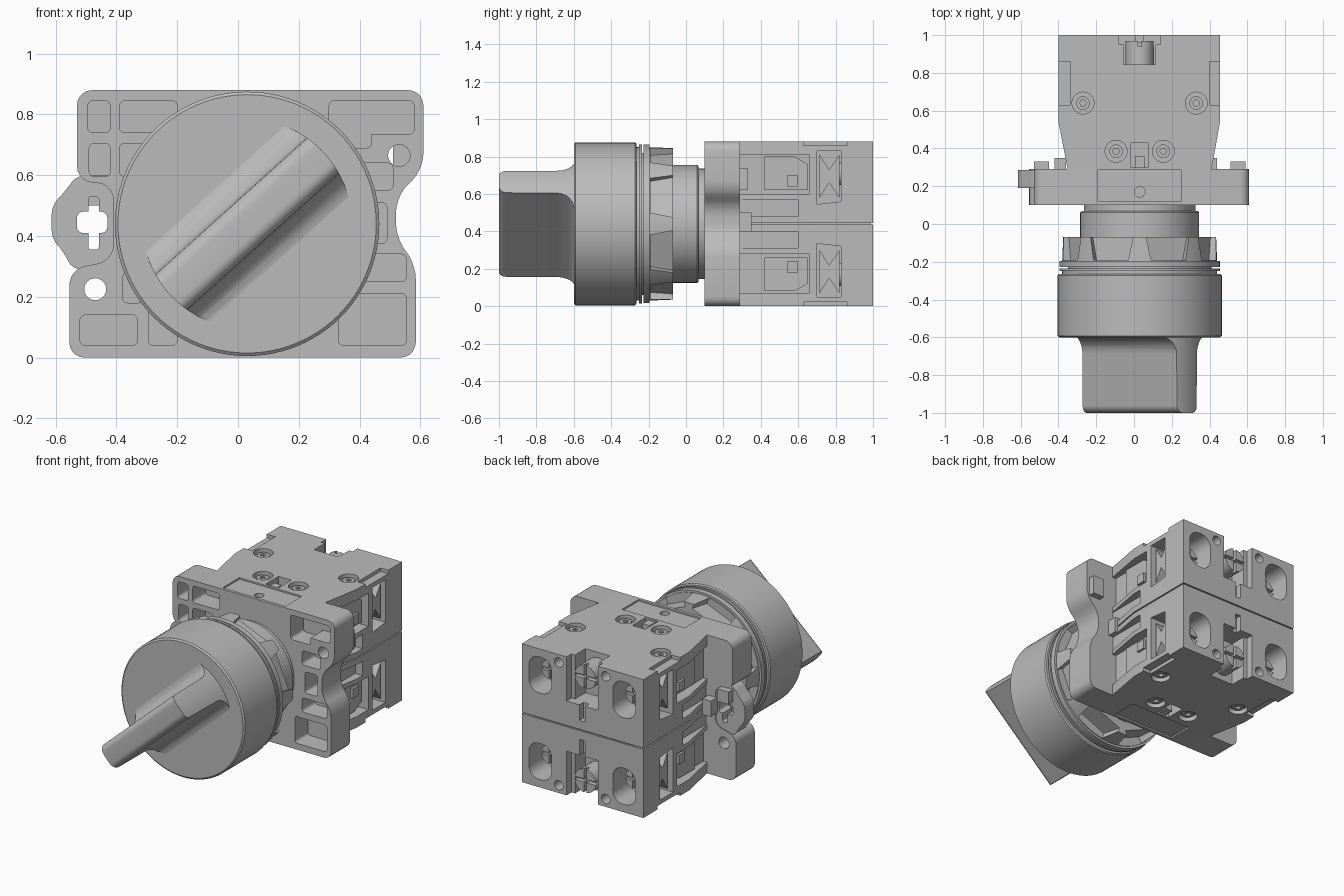
import bpy, bmesh, math
from mathutils import Matrix

if "Cube" in bpy.data.objects:
    bpy.data.objects.remove(bpy.data.objects["Cube"], do_unlink=True)

grey = bpy.data.materials.new("plain grey")
grey.use_nodes = True
grey.diffuse_color = (0.5, 0.5, 0.5, 1)
grey.node_tree.nodes["Principled BSDF"].inputs["Base Color"].default_value = (0.5, 0.5, 0.5, 1)

CX, CZ = 0.03, 0.44  # knob axis
parts = []


def finish(name, bm):
    bmesh.ops.recalc_face_normals(bm, faces=bm.faces)
    mesh = bpy.data.meshes.new(name)
    bm.to_mesh(mesh)
    bm.free()
    obj = bpy.data.objects.new(name, mesh)
    bpy.context.collection.objects.link(obj)
    mesh.materials.append(grey)
    parts.append(obj)
    return obj


def prism(name, axis, pts, lo, hi, r=0):
    """Extrude a 2D outline along an axis, rounding its corners by r."""
    lo, hi = min(lo, hi), max(lo, hi)
    put = {"x": lambda a, b, t: (t, a, b),
           "y": lambda a, b, t: (a, t, b),
           "z": lambda a, b, t: (a, b, t)}[axis]
    bm = bmesh.new()
    low = [bm.verts.new(put(a, b, lo)) for a, b in pts]
    high = [bm.verts.new(put(a, b, hi)) for a, b in pts]
    bm.faces.new(low)
    bm.faces.new(high)
    n = len(pts)
    for i in range(n):
        j = (i + 1) % n
        bm.faces.new((low[i], low[j], high[j], high[i]))
    if r:
        bm.edges.ensure_lookup_table()
        sides = [bm.edges.get((low[i], high[i])) for i in range(n)]
        bmesh.ops.bevel(bm, geom=sides, offset=r, segments=5, profile=0.5,
                        affect="EDGES", clamp_overlap=True)
    return finish(name, bm)


def rect(name, axis, a0, a1, b0, b1, lo, hi, r=0):
    return prism(name, axis, [(a0, b0), (a1, b0), (a1, b1), (a0, b1)], lo, hi, r)


def rod(name, axis, a, b, r, lo, hi, n=32):
    ring = [(a + r * math.cos(math.tau * i / n), b + r * math.sin(math.tau * i / n))
            for i in range(n)]
    return prism(name, axis, ring, lo, hi)


def lathe(name, profile, n=96):
    """Turn (y, radius) points about the knob axis."""
    bm = bmesh.new()
    rings = [[bm.verts.new((CX + r * math.cos(math.tau * i / n), y,
                            CZ + r * math.sin(math.tau * i / n))) for i in range(n)]
             for y, r in profile]
    for a, b in zip(rings, rings[1:]):
        for i in range(n):
            j = (i + 1) % n
            bm.faces.new((a[i], a[j], b[j], b[i]))
    bm.faces.new(rings[0])
    bm.faces.new(rings[-1])
    return finish(name, bm)


def carve(obj, cutter, operation="DIFFERENCE"):
    mod = obj.modifiers.new("carve", "BOOLEAN")
    mod.operation, mod.solver, mod.object = operation, "EXACT", cutter
    bpy.context.view_layer.objects.active = obj
    bpy.ops.object.modifier_apply(modifier=mod.name)
    parts.remove(cutter)
    bpy.data.objects.remove(cutter, do_unlink=True)


# Turned knob housing and threaded barrel
lathe("knob_housing", [(-0.6, 0.425), (-0.592, 0.435), (-0.272, 0.435), (-0.265, 0.428),
                       (-0.265, 0.41), (-0.25, 0.41), (-0.25, 0.425), (-0.235, 0.425),
                       (-0.235, 0.38), (-0.2, 0.38)])
lathe("barrel", [(-0.22, 0.315), (0.06, 0.315), (0.068, 0.308), (0.068, 0.295), (0.12, 0.295)])

# Lock ring with eight tapered notches
ring = lathe("lock_ring", [(-0.228, 0.424), (-0.195, 0.424), (-0.195, 0.41), (-0.07, 0.405)])
for k in range(8):
    notch = prism("cutter", "z", [(-0.1, -0.19), (0.1, -0.19), (0.125, -0.05), (-0.125, -0.05)],
                  0.355, 0.5)
    notch.data.transform(Matrix.Translation((CX, 0, CZ))
                         @ Matrix.Rotation(math.radians(22.5 + 45 * k), 4, "Y"))
    carve(ring, notch)

# Selector grip: filleted bar trimmed to a round outline
arc = [math.radians(15 * i) for i in range(7)]
half = [(-0.69 + 0.092 * math.cos(a), 0.172 - 0.092 * math.sin(a)) for a in arc]
half += [(-0.96 - 0.04 * math.sin(a), 0.038 + 0.04 * math.cos(a)) for a in arc]
grip = prism("selector_grip", "x", half + [(y, -n) for y, n in reversed(half)], -0.45, 0.45)
grip.data.transform(Matrix.Translation((CX, 0, CZ))
                    @ Matrix.Rotation(math.radians(-42), 4, "Y"))
carve(grip, rod("cutter", "y", CX, CZ, 0.345, -1.1, -0.5, 96), "INTERSECT")

# Mounting plate with pockets in its front
plate = prism("mounting_plate", "y", [
    (-0.555, 0.0), (0.585, 0.0), (0.585, 0.31), (0.52, 0.39), (0.52, 0.53), (0.61, 0.62),
    (0.61, 0.88), (-0.53, 0.88), (-0.53, 0.58), (-0.41, 0.57), (-0.41, 0.32), (-0.555, 0.29)],
    0.1, 0.29, 0.05)
pockets = [(-0.495, -0.42, 0.74, 0.845), (-0.39, -0.2, 0.74, 0.845),
           (-0.49, -0.42, 0.595, 0.705), (-0.39, -0.25, 0.595, 0.705),
           (0.3, 0.58, 0.735, 0.845), (0.3, 0.44, 0.69, 0.76),
           (0.38, 0.51, 0.55, 0.64), (0.38, 0.555, 0.25, 0.34),
           (0.33, 0.555, 0.04, 0.21), (-0.52, -0.33, 0.04, 0.14),
           (-0.295, -0.2, 0.04, 0.2), (-0.38, -0.31, 0.18, 0.28),
           (0.4, 0.49, 0.375, 0.51)]
for x0, x1, z0, z1 in pockets:
    carve(plate, rect("cutter", "y", x0, x1, z0, z1, 0.05, 0.23, 0.018))
for x, z in [(0.53, 0.665), (-0.47, 0.225)]:
    carve(plate, rod("cutter", "y", x, z, 0.036, 0, 0.4))
for z0, z1 in [(0.87, 0.9), (-0.02, 0.01)]:
    carve(plate, rect("cutter", "y", -0.19, 0.25, z0, z1, 0.12, 0.3))
carve(plate, rod("cutter", "z", CX, 0.17, 0.028, 0.82, 0.95))

# Side ear with a cross-shaped key slot
ear = prism("side_ear", "y", [(-0.4, 0.29), (-0.545, 0.29), (-0.575, 0.35), (-0.613, 0.39),
                              (-0.613, 0.5), (-0.575, 0.54), (-0.53, 0.6), (-0.4, 0.6)],
            0.19, 0.285, 0.03)
carve(ear, rect("cutter", "y", -0.492, -0.458, 0.355, 0.53, 0, 0.4, 0.01))
carve(ear, rect("cutter", "y", -0.53, -0.43, 0.41, 0.48, 0, 0.4, 0.02))
for x0, x1, z0, z1, y in [(-0.53, -0.45, 0.5, 0.58, 0.33), (0.51, 0.59, 0.62, 0.74, 0.33),
                          (-0.42, -0.36, 0.4, 0.5, 0.35), (0.4, 0.44, 0.4, 0.5, 0.35)]:
    rect("rear_tab", "y", x0, x1, z0, z1, 0.27, y)

# Two mirrored contact blocks, upper then lower
outline = [(-0.35, 0.285), (0.41, 0.285), (0.455, 0.54), (0.455, 1.0), (-0.4, 1.0), (-0.4, 0.54)]
for label, flip in [("upper", False), ("lower", True)]:
    def zz(z):
        return 2 * CZ - z if flip else z

    block = prism(label + "_contact_block", "z", outline, zz(0.444), zz(0.88))

    # Wire funnels, terminal windows and stepped side recesses
    for s in (-1, 1):
        def xs(d):
            return CX + s * d

        carve(block, rect("cutter", "y", xs(0.215), xs(0.375), zz(0.6), zz(0.83),
                          0.82, 1.1, 0.07))
        carve(block, prism("cutter", "x", [(0.7, zz(0.545)), (0.83, zz(0.56)),
                                           (0.83, zz(0.83)), (0.7, zz(0.83))],
                           xs(0.16), xs(0.6)))
        carve(block, rect("cutter", "x", 0.2, 0.66, zz(0.6), zz(0.81), xs(0.355), xs(0.6)))
        carve(block, rect("cutter", "x", 0.2, 0.6, zz(0.48), zz(0.57), xs(0.375), xs(0.6)))
        carve(block, rect("cutter", "x", 0.63, 0.86, zz(0.858), zz(0.92), xs(0.37), xs(0.6)))
        prism(label + "_side_panel", "x", [(0.42, zz(0.62)), (0.65, zz(0.62)), (0.65, zz(0.76)),
                                           (0.58, zz(0.8)), (0.42, zz(0.8))], xs(0.34), xs(0.385))
        rect(label + "_side_latch", "x", 0.54, 0.6, zz(0.64), zz(0.7), xs(0.36), xs(0.4))

        # Clamp plates and slotted terminal screws
        prism(label + "_terminal_clamp", "x", [
            (0.715, zz(0.81)), (0.765, zz(0.73)), (0.82, zz(0.81)),
            (0.82, zz(0.58)), (0.765, zz(0.66)), (0.715, zz(0.58))], xs(0.2), xs(0.4))
        screw = rod(label + "_terminal_screw", "y", xs(0.295), zz(0.71), 0.062, 0.8, 0.9, 24)
        carve(screw, rect("cutter", "y", xs(0.2), xs(0.4), zz(0.7), zz(0.72), 0.88, 1))
        carve(screw, rect("cutter", "y", xs(0.285), xs(0.305), zz(0.6), zz(0.82), 0.88, 1))

        # Countersunk fixings on the outer face and rear
        for d, y in [(0.3, 0.64), (0.125, 0.385)]:
            carve(block, rod("cutter", "z", xs(d), y, 0.058, zz(0.85), zz(0.95)))
            pin = rod(label + "_fixing", "z", xs(d), y, 0.036, zz(0.84), zz(0.868), 24)
            carve(pin, rod("cutter", "z", xs(d), y, 0.018, zz(0.85), zz(0.9), 6))
        carve(block, rod("cutter", "y", xs(0.165), zz(0.83), 0.03, 0.93, 1.1, 20))

    # Centre notch and its screw
    carve(block, rect("cutter", "y", CX - 0.085, CX + 0.085, zz(0.6), zz(0.95), 0.845, 1.1))
    carve(block, rect("cutter", "y", CX - 0.11, CX + 0.11, zz(0.6), zz(0.95), 0.95, 1.1))
    carve(block, rect("cutter", "y", CX - 0.02, CX + 0.02, zz(0.5), zz(0.61), 0.96, 1.1))
    carve(block, rect("cutter", "z", CX - 0.045, CX + 0.045, 0.3, 0.43, zz(0.8), zz(0.95)))
    rect(label + "_latch_tongue", "z", CX - 0.025, CX + 0.025, 0.29, 0.36, zz(0.78), zz(0.87))
    screw = rod(label + "_centre_screw", "y", CX, zz(0.77), 0.075, 0.83, 0.97, 32)
    for a, b in [(0.1, 0.01), (0.01, 0.1)]:
        carve(screw, rect("cutter", "y", CX - a, CX + a, zz(0.77) - b, zz(0.77) + b, 0.94, 1))

# Core filling the seam between the blocks
rect("seam_core", "z", -0.33, 0.39, 0.28, 0.99, 0.42, 0.46)

# Crisp edges with smooth curves
bpy.ops.object.select_all(action="DESELECT")
for obj in parts:
    obj.select_set(True)
bpy.context.view_layer.objects.active = parts[0]
bpy.ops.object.shade_smooth_by_angle(angle=math.radians(30))
